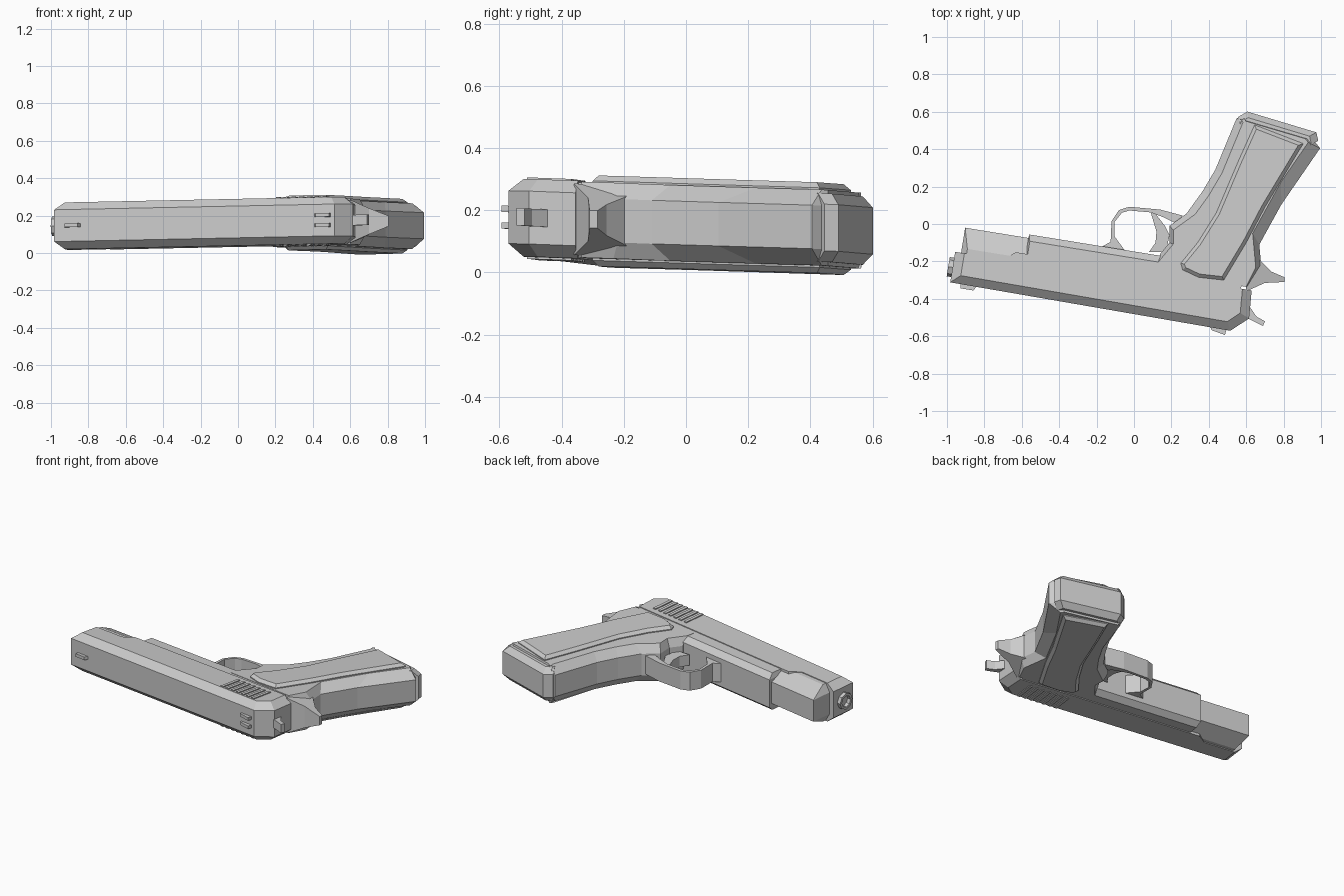
import bpy, bmesh, math
from mathutils import Matrix, Vector

if "Cube" in bpy.data.objects:
    bpy.data.objects.remove(bpy.data.objects["Cube"])

# The piece lies on its side, slightly tilted: z = mid-plane + offset
TILT = Matrix(((1, 0, 0, 0), (0, 1, 0, 0), (0.014, -0.039, 1, 0.148), (0, 0, 0, 1)))
A = math.radians(-9.2)
C, S = math.cos(A), math.sin(A)


def uv(pts):
    """Barrel-aligned coordinates to top-view coordinates."""
    return [(u * C - v * S, u * S + v * C) for u, v in pts]


def finish(name, bm):
    bmesh.ops.remove_doubles(bm, verts=bm.verts, dist=1e-5)
    bmesh.ops.recalc_face_normals(bm, faces=bm.faces)
    bm.transform(TILT)
    me = bpy.data.meshes.new(name)
    bm.to_mesh(me)
    bm.free()
    ob = bpy.data.objects.new(name, me)
    bpy.context.collection.objects.link(ob)
    return ob


def inset_poly(pts, ins):
    """Move edge i (pts[i] to pts[i+1]) inwards by ins[i]; pts run counter-clockwise."""
    n, out = len(pts), []
    for i in range(n):
        p = Vector(pts[i])
        d1 = (p - Vector(pts[i - 1])).normalized()
        d2 = (Vector(pts[(i + 1) % n]) - p).normalized()
        n1, n2 = Vector((-d1.y, d1.x)), Vector((-d2.y, d2.x))
        det = n1.x * n2.y - n1.y * n2.x
        a, b = ins[i - 1], ins[i]
        if abs(det) < 0.05:
            q = p + (n1 + n2).normalized() * (a + b) / 2
        else:
            q = p + Vector((a * n2.y - b * n1.y, n1.x * b - n2.x * a)) / det
        out.append(q)
    return out


def slab(name, pts, h, e=None, ins=0.0, mid=0.0):
    """Outline with half thickness e at the rim, chamfered to an inset face at h."""
    n = len(pts)
    if sum(pts[i - 1][0] * pts[i][1] - pts[i][0] * pts[i - 1][1] for i in range(n)) < 0:
        pts = pts[::-1]
    hs = h if isinstance(h, list) else [h] * n
    es = hs if e is None else [e] * n
    top = inset_poly(pts, ins if isinstance(ins, list) else [ins] * n)
    bm = bmesh.new()
    rings = []
    for outline, heights, s in ((top, hs, -1), (pts, es, -1), (pts, es, 1), (top, hs, 1)):
        rings.append([bm.verts.new((p[0], p[1], mid + s * k)) for p, k in zip(outline, heights)])
    bm.faces.new(rings[0])
    bm.faces.new(rings[3])
    for k in range(3):
        if e is None and k != 1:
            continue
        for i in range(n):
            j = (i + 1) % n
            bm.faces.new((rings[k][i], rings[k][j], rings[k + 1][j], rings[k + 1][i]))
    return finish(name, bm)


# Slide with chamfered top, nose and rear
slab("slide", uv([(-0.92, -0.465), (0.60, -0.481), (0.688, -0.40), (0.678, -0.25),
                  (-0.60, -0.25), (-0.66, -0.30), (-0.92, -0.30)]),
     0.125, 0.085, [0.045, 0.05, 0.05, 0, 0, 0, 0.05])
slab("slide_nose", uv([(-0.888, -0.36), (-0.53, -0.36), (-0.53, -0.164), (-0.888, -0.164)]),
     0.12, 0.07, [0, 0, 0.11, 0.03])

# Grip serrations on both sides of the slide
for i in range(7):
    u = 0.275 + i * 0.042
    slab(f"serration_{i + 1}", uv([(u, -0.43), (u + 0.02, -0.43), (u + 0.02, -0.285), (u, -0.285)]), 0.131)

# Barrel end with a recessed bore
bm = bmesh.new()
bmesh.ops.create_cone(bm, cap_ends=True, segments=8, radius1=0.052, radius2=0.052, depth=0.10)
cap = max(bm.faces, key=lambda f: f.calc_center_median().z)
bmesh.ops.inset_region(bm, faces=[cap], thickness=0.016)
ext = bmesh.ops.extrude_face_region(bm, geom=[cap])
bmesh.ops.translate(bm, vec=(0, 0, -0.06),
                    verts=[v for v in ext["geom"] if isinstance(v, bmesh.types.BMVert)])
if cap.is_valid:
    bm.faces.remove(cap)
bx, by = uv([(-0.894, -0.384)])[0]
bm.transform(Matrix.Translation((bx, by, 0)) @ Matrix.Rotation(A, 4, 'Z') @ Matrix.Rotation(-math.pi / 2, 4, 'Y'))
finish("barrel", bm)

# Sights
slab("front_sight", uv([(-0.865, -0.45), (-0.77, -0.45), (-0.79, -0.488), (-0.86, -0.488)]), 0.01)
for side in (-1, 1):
    slab("rear_sight_left" if side > 0 else "rear_sight_right",
         uv([(0.48, -0.46), (0.58, -0.46), (0.575, -0.508), (0.50, -0.494)]), 0.01, mid=side * 0.027)

# Frame under the slide
slab("dust_cover", uv([(-0.545, -0.30), (0.62, -0.30), (0.62, -0.145), (-0.545, -0.145)]),
     0.12, 0.09, [0, 0, 0.035, 0.01])

# Grip body with chamfered straps
slab("grip_frame", [(0.12, -0.25), (0.62, -0.34), (0.68, -0.22), (0.67, -0.11), (0.788, 0.104),
                    (0.995, 0.405), (0.955, 0.455), (0.565, 0.57), (0.548, 0.564), (0.435, 0.291),
                    (0.366, 0.174), (0.28, 0.055), (0.19, -0.01), (0.19, -0.10), (0.14, -0.16)],
     0.122, 0.07, [0, 0.02, 0.03, 0.06, 0.07, 0.03, 0.01, 0.015, 0.04, 0.04, 0.04, 0.03, 0.02, 0.02, 0.0])

# Raised grip panels, one per side
slab("grip_panels", [(0.48, -0.30), (0.60, -0.10), (0.70, 0.09), (0.905, 0.43), (0.645, 0.53), (0.555, 0.33),
                     (0.44, 0.06), (0.34, -0.10), (0.25, -0.21), (0.26, -0.245), (0.345, -0.285)],
     0.146, 0.128, 0.018)

# Magazine base
slab("magazine_base", [(0.57, 0.53), (0.94, 0.42), (0.985, 0.445), (0.975, 0.49), (0.606, 0.601), (0.556, 0.572)],
     0.11, 0.075, [0, 0, 0.04, 0.03, 0.03, 0])

# Tang tapering to its tip
slab("tang", [(0.60, -0.36), (0.70, -0.315), (0.805, -0.31), (0.805, -0.285), (0.735, -0.255), (0.68, -0.20),
              (0.60, -0.12)], [0.115, 0.07, 0.028, 0.028, 0.05, 0.075, 0.115])

# Hammer
slab("hammer", [(0.58, -0.50), (0.62, -0.51), (0.69, -0.545), (0.70, -0.52), (0.655, -0.495), (0.61, -0.43),
                (0.58, -0.42)], 0.028)

# Trigger guard and trigger
outer = [(-0.17, -0.12), (-0.125, -0.095), (-0.12, 0.015), (-0.08, 0.075), (-0.025, 0.092), (0.14, 0.077),
         (0.26, 0.045)]
inner = [(0.23, 0.0), (0.16, 0.035), (0.09, 0.062), (-0.025, 0.072), (-0.065, 0.06), (-0.105, 0.01),
         (-0.105, -0.065), (-0.05, -0.14)]
slab("trigger_guard", outer + inner, 0.06)
slab("trigger", [(0.08, -0.15), (0.115, -0.10), (0.12, -0.04), (0.09, 0.06), (0.115, 0.055), (0.165, -0.01),
                 (0.19, -0.06), (0.17, -0.15)], 0.035)
